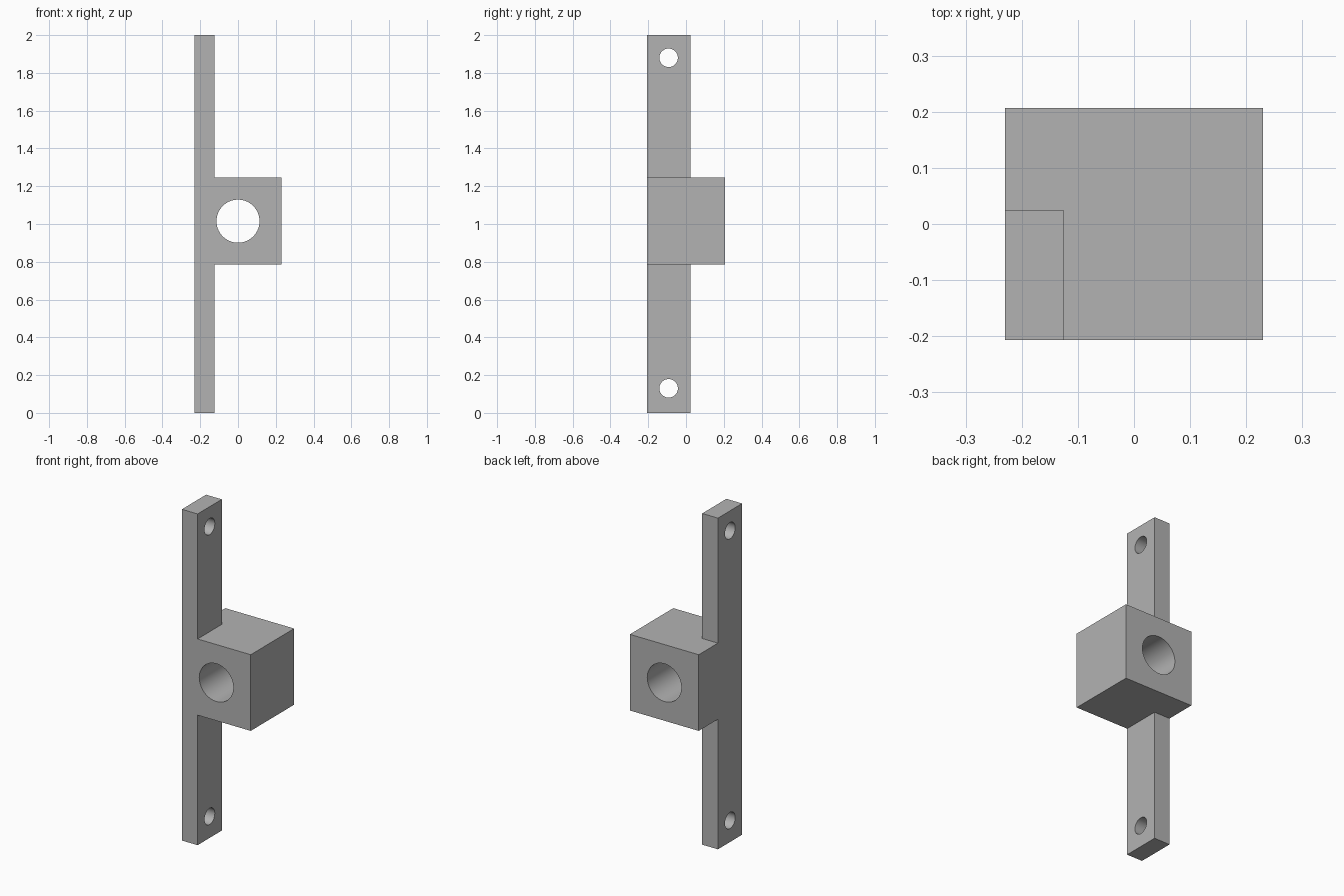
import bpy
import math
from mathutils import Matrix, Vector

default = bpy.data.objects.get("Cube")
if default:
    bpy.data.objects.remove(default, do_unlink=True)

grey = bpy.data.materials.new("plain grey")
grey.use_nodes = True
COLOUR = (0.45, 0.45, 0.45, 1)
grey.diffuse_color = COLOUR
grey.node_tree.nodes["Principled BSDF"].inputs["Base Color"].default_value = COLOUR


def box(name, low, high):
    low, high = Vector(low), Vector(high)
    bpy.ops.mesh.primitive_cube_add(size=1)
    ob = bpy.context.object
    ob.name = name
    ob.data.transform(Matrix.Translation((low + high) / 2) @ Matrix.Diagonal((*(high - low), 1)))
    ob.data.materials.append(grey)
    return ob


def drill(name, centre, radius, rotation):
    bpy.ops.mesh.primitive_cylinder_add(vertices=64, radius=radius, depth=1,
                                        location=centre, rotation=rotation)
    ob = bpy.context.object
    ob.name = name
    ob.data.materials.append(grey)
    return ob


def combine(target, tool, operation):
    mod = target.modifiers.new(tool.name, "BOOLEAN")
    mod.operation = operation
    mod.solver = "EXACT"
    mod.object = tool
    bpy.context.view_layer.objects.active = target
    bpy.ops.object.modifier_apply(modifier=mod.name)
    bpy.data.objects.remove(tool, do_unlink=True)


# Bearing block with a flush mounting bar along one front edge
bracket = box("mounting_bracket", (-0.23, -0.207, 0.785), (0.23, 0.207, 1.245))
bar = box("mounting_bar", (-0.23, -0.207, 0), (-0.125, 0.024, 2))
combine(bracket, bar, "UNION")

# Large bore from front to back
combine(bracket, drill("bore", (0, 0, 1.015), 0.114, (math.pi / 2, 0, 0)), "DIFFERENCE")

# Screw holes near both ends of the bar
for z in (0.13, 1.88):
    combine(bracket, drill("screw_hole", (-0.18, -0.092, z), 0.049, (0, math.pi / 2, 0)), "DIFFERENCE")

bpy.ops.object.select_all(action="DESELECT")
bracket.select_set(True)
bpy.context.view_layer.objects.active = bracket
bpy.ops.object.shade_smooth_by_angle(angle=math.radians(30))
